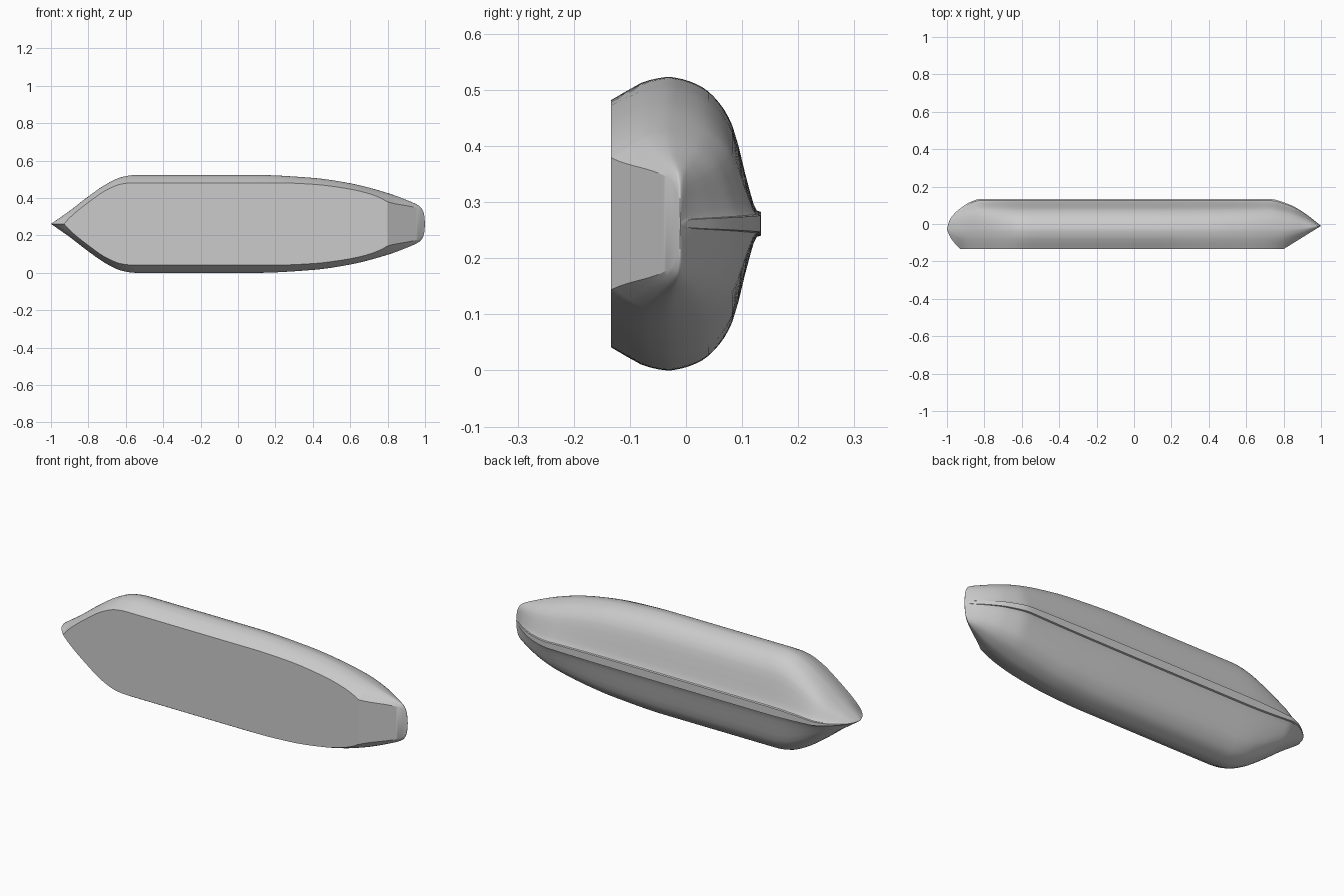
import bpy, bmesh, math

cube = bpy.data.objects.get("Cube")
if cube:
    bpy.data.objects.remove(cube, do_unlink=True)

CENTRE_Z = 0.2615


def curve(points):
    """Return a smooth monotone interpolation through (x, value) points."""
    n = len(points)
    xs = [p[0] for p in points]
    vs = [p[1] for p in points]
    d = [(vs[i + 1] - vs[i]) / (xs[i + 1] - xs[i]) for i in range(n - 1)]
    m = [d[0]] + [0.0] * (n - 2) + [d[-1]]
    for i in range(1, n - 1):
        if d[i - 1] * d[i] > 0:
            m[i] = 2 * d[i - 1] * d[i] / (d[i - 1] + d[i])

    def f(x):
        x = min(max(x, xs[0]), xs[-1])
        i = 0
        while i < n - 2 and x > xs[i + 1]:
            i += 1
        h = xs[i + 1] - xs[i]
        t = (x - xs[i]) / h
        return ((2 * t**3 - 3 * t**2 + 1) * vs[i] + (t**3 - 2 * t**2 + t) * h * m[i]
                + (3 * t**2 - 2 * t**3) * vs[i + 1] + (t**3 - t**2) * h * m[i + 1])
    return f


# Lines of the hull along its length (bow at -x, stern at +x)
beam = curve([(-1, 0), (-0.9, 0.07), (-0.8, 0.147), (-0.7, 0.215), (-0.62, 0.251),
              (-0.55, 0.2615), (0.1, 0.2615), (0.4, 0.246), (0.6, 0.217), (0.8, 0.165),
              (0.9, 0.128), (0.97, 0.095), (0.987, 0.075), (0.996, 0.045), (1, 0)])
deck_half = curve([(-0.93, 0), (-0.9, 0.033), (-0.8, 0.115), (-0.7, 0.183), (-0.62, 0.214),
                   (-0.56, 0.22), (0.2, 0.22), (0.4, 0.212), (0.6, 0.186), (0.7, 0.162),
                   (0.77, 0.135), (0.8, 0.118), (0.97, 0.08), (0.987, 0.06), (0.996, 0.035), (1, 0)])
keel_y = curve([(-1, -0.03), (-0.99, 0.01), (-0.97, 0.045), (-0.92, 0.09), (-0.87, 0.12),
                (-0.82, 0.134), (0.72, 0.134), (0.83, 0.105), (0.91, 0.06), (1, -0.01)])
stem_y = curve([(-1, -0.03), (-0.98, -0.075), (-0.93, -0.134)])


def top_y(x):
    if x < -0.93:
        return stem_y(x)
    if x > 0.8:
        return -0.134 + (x - 0.8) / 0.2 * 0.124      # sloping transom
    return -0.134


def beam_y(x):
    return -0.027 if x < 0.8 else -0.027 + ((x - 0.8) / 0.2) ** 2 * 0.017


# Cross-section: topside blend and bottom width fraction, by depth fraction
TOPSIDE = [(0, 0), (0.25, 0.38), (0.5, 0.74), (0.65, 0.87), (0.8, 0.955), (0.9, 0.99)]
bottom = curve([(0, 1), (0.13, 0.985), (0.35, 0.93), (0.54, 0.82), (0.68, 0.67),
                (0.88, 0.21), (0.95, 0.09), (1, 0.08)])
DEPTHS = [0, 0.06, 0.13, 0.21, 0.28, 0.35, 0.42, 0.48, 0.54, 0.59, 0.64, 0.68,
          0.75, 0.82, 0.88, 0.915, 0.95, 1]


def half_section(x):
    top, mid, low = top_y(x), beam_y(x), keel_y(x)
    b = beam(x)
    d = min(deck_half(x), b)
    pts = [(top + (mid - top) * s, d + (b - d) * w) for s, w in TOPSIDE]
    pts += [(mid + (low - mid) * t, b * bottom(t)) for t in DEPTHS]
    return pts


# Loft the hull through stations packed closer at both ends
stations = sorted({round(-math.cos(math.pi * i / 110), 5) for i in range(111)}
                  | {-0.93, 0.8, -0.998, 0.998})
bm = bmesh.new()
rings = []
for x in stations:
    side = half_section(x)
    ring = [bm.verts.new((x, y, CENTRE_Z + h)) for y, h in side]
    ring += [bm.verts.new((x, y, CENTRE_Z - h)) for y, h in reversed(side)]
    rings.append(ring)
for a, b in zip(rings, rings[1:]):
    n = len(a)
    for j in range(n):
        k = (j + 1) % n
        bm.faces.new((a[j], a[k], b[k], b[j]))
bmesh.ops.remove_doubles(bm, verts=bm.verts, dist=0.0002)
bmesh.ops.dissolve_degenerate(bm, edges=bm.edges, dist=0.0001)
bmesh.ops.recalc_face_normals(bm, faces=bm.faces)

mesh = bpy.data.meshes.new("hull")
bm.to_mesh(mesh)
bm.free()
hull = bpy.data.objects.new("hull", mesh)
bpy.context.collection.objects.link(hull)

# Plain grey paint
grey = bpy.data.materials.new("light_grey")
grey.use_nodes = True
colour = (0.6, 0.6, 0.6, 1)
grey.diffuse_color = colour
grey.node_tree.nodes["Principled BSDF"].inputs["Base Color"].default_value = colour
mesh.materials.append(grey)

# Smooth sides with a crisp deck rim
bpy.ops.object.select_all(action='DESELECT')
hull.select_set(True)
bpy.context.view_layer.objects.active = hull
bpy.ops.object.shade_smooth_by_angle(angle=math.radians(30))
